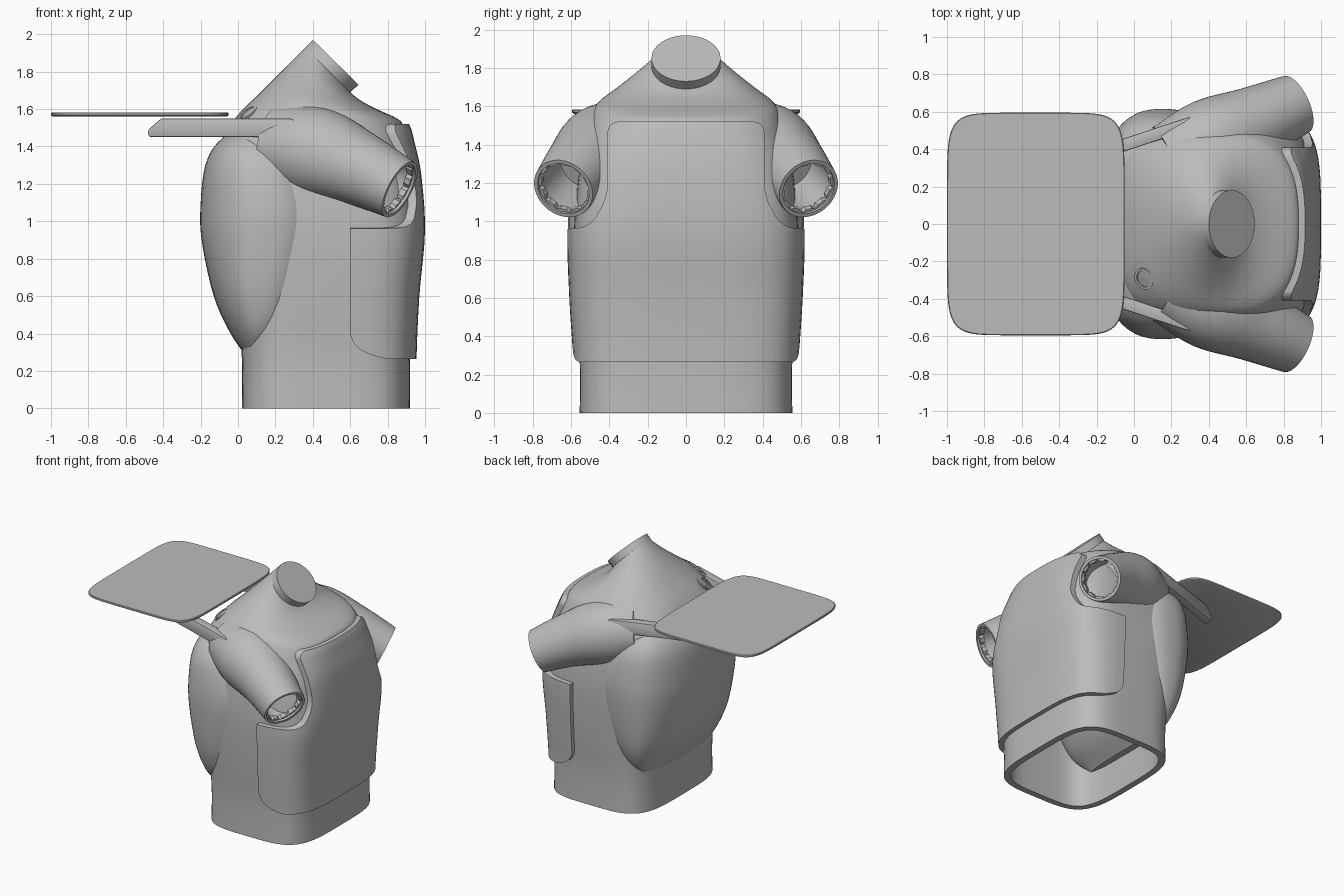
import bpy, bmesh, math
from mathutils import Vector

if "Cube" in bpy.data.objects:
    bpy.data.objects.remove(bpy.data.objects["Cube"], do_unlink=True)

grey = bpy.data.materials.new("plain grey")
grey.use_nodes = True
colour = (0.5, 0.5, 0.5, 1)
grey.diffuse_color = colour
grey.node_tree.nodes["Principled BSDF"].inputs["Base Color"].default_value = colour


def finish(name, bm, smooth=True, angle=35):
    bmesh.ops.recalc_face_normals(bm, faces=bm.faces)
    mesh = bpy.data.meshes.new(name)
    bm.to_mesh(mesh)
    bm.free()
    ob = bpy.data.objects.new(name, mesh)
    bpy.context.collection.objects.link(ob)
    mesh.materials.append(grey)
    if smooth:
        shade(ob, angle)
    return ob


def shade(ob, angle=35):
    bpy.ops.object.select_all(action="DESELECT")
    bpy.context.view_layer.objects.active = ob
    ob.select_set(True)
    bpy.ops.object.shade_smooth_by_angle(angle=math.radians(angle))


def modify(ob, kind, **settings):
    mod = ob.modifiers.new(kind.title(), kind)
    for key, value in settings.items():
        setattr(mod, key, value)
    bpy.ops.object.select_all(action="DESELECT")
    bpy.context.view_layer.objects.active = ob
    ob.select_set(True)
    bpy.ops.object.modifier_apply(modifier=mod.name)


def spline(rows, steps=5):
    # Catmull-Rom interpolation of rows of parameters
    out = []
    for i in range(len(rows) - 1):
        a, b = rows[max(i - 1, 0)], rows[i]
        c, d = rows[i + 1], rows[min(i + 2, len(rows) - 1)]
        for k in range(steps):
            t = k / steps
            out.append([q + t / 2 * (r - p + t * (2*p - 5*q + 4*r - s + t * (3*q - p - 3*r + s)))
                        for p, q, r, s in zip(a, b, c, d)])
    return out + [list(rows[-1])]


def oval(centre, u, v, n=2, count=64):
    # superellipse ring spanned by the half axes u and v
    pts = []
    for i in range(count):
        t = math.tau * (i + 0.5) / count
        c, s = math.cos(t), math.sin(t)
        pts.append(centre + u * math.copysign(abs(c) ** (2 / n), c)
                   + v * math.copysign(abs(s) ** (2 / n), s))
    return pts


def loft(rings, cap_start=True, cap_end=True):
    bm = bmesh.new()
    loops = [[bm.verts.new(p) for p in ring] for ring in rings]
    for a, b in zip(loops, loops[1:]):
        for i in range(len(a)):
            j = (i + 1) % len(a)
            bm.faces.new((a[i], a[j], b[j], b[i]))
    if cap_start:
        bm.faces.new(loops[0])
    if cap_end:
        bm.faces.new(loops[-1])
    return bm


def section(bx, bz, fx, fz, hy, n, grow=0):
    # ring through a back point and a front point
    back, front = Vector((bx - grow, 0, bz)), Vector((fx + grow, 0, fz))
    return oval((back + front) / 2, (front - back) / 2, Vector((0, hy + grow, 0)), n)


def prism(name, points, axis, radius):
    # extruded outline with rounded corners, used as a cutter
    bm = bmesh.new()
    place = (lambda p, d: (p[0], d, p[1])) if axis == "y" else (lambda p, d: (d, p[0], p[1]))
    low, high = [[bm.verts.new(place(p, d)) for p in points] for d in (-1.5, 1.5)]
    bm.faces.new(low)
    bm.faces.new(high)
    sides = []
    for i in range(len(points)):
        j = (i + 1) % len(points)
        bm.faces.new((low[i], low[j], high[j], high[i]))
        sides.append(bm.edges.get((low[i], high[i])))
    bmesh.ops.bevel(bm, geom=sides, offset=radius, segments=5, profile=0.5, affect="EDGES")
    ob = finish(name, bm, False)
    ob.hide_render = True
    return ob


# Torso shell, open at the bottom
torso_rows = [(.02, 0, .92, 0, .555, 4), (.02, .27, .92, .27, .555, 4),
              (0, .6, .935, .6, .575, 4), (-.04, .95, .965, .95, .585, 4),
              (-.09, 1.25, .945, 1.25, .56, 3.6), (-.09, 1.43, .91, 1.42, .53, 3.1),
              (0, 1.57, .885, 1.51, .5, 2.7), (.1, 1.67, .85, 1.55, .46, 2.4),
              (.19, 1.76, .73, 1.605, .36, 2.2), (.28, 1.85, .65, 1.65, .265, 2),
              (.36, 1.93, .6, 1.69, .175, 2)]
rows = spline(torso_rows)
torso = finish("torso", loft([section(*r) for r in rows], False, True))
modify(torso, "SOLIDIFY", thickness=.05, offset=-1)
shade(torso)

# Neck disc
disc = [section(*r) for r in ((.36, 1.93, .6, 1.69, .18, 2), (.4, 1.97, .645, 1.73, .18, 2))]
finish("neck_disc", loft(disc))

# Raised chest plate trimmed from a larger shell
chest = finish("chest_plate", loft([section(*r, grow=.035) for r in rows[3:36]], False, False))
modify(chest, "SOLIDIFY", thickness=.055, offset=-1)
half = [(.41, 1.52), (.41, 1.13), (.5, .97), (.75, .95), (.75, .265)]
front_outline = half + [(-y, z) for y, z in reversed(half)]
side_outline = [(.6, .34), (.75, .265), (1.3, .25), (1.3, 1.7), (.6, 1.7)]
for cutter in (prism("chest_cutter_front", front_outline, "x", .06),
               prism("chest_cutter_side", side_outline, "y", .07)):
    modify(chest, "BOOLEAN", operation="INTERSECT", object=cutter, solver="EXACT")
    bpy.data.objects.remove(cutter, do_unlink=True)
shade(chest)

# Rounded back bulge
bulge_rows = [(.05, .27, .12, .38), (-.04, .4, .28, .51), (-.13, .6, .4, .58),
              (-.195, .9, .5, .612), (-.2, 1.1, .5, .61), (-.175, 1.3, .42, .57),
              (-.11, 1.42, .3, .48), (0, 1.49, .2, .36)]
finish("back_bulge", loft([section(b, z, f, z, y, 2.5) for b, z, f, y in spline(bulge_rows)]))

# Short hollow arms with toothed sockets
for side, label in ((1, "left"), (-1, "right")):
    path = spline([(.2, .32, 1.4, .22), (.42, .43, 1.365, .245),
                   (.65, .54, 1.28, .2), (.865, .64, 1.17, .165)], 6)
    centres = [Vector((x, y * side, z)) for x, y, z, r in path]
    rings = []
    for i, row in enumerate(path):
        ahead = centres[min(i + 1, len(path) - 1)] - centres[max(i - 1, 0)]
        axis = ahead.normalized()
        u = axis.cross(Vector((0, 0, 1))).normalized()
        v = u.cross(axis)
        rings.append(oval(centres[i], u * row[3], v * row[3], count=48))
    end = centres[-1]
    for depth, r in ((0, .145), (.3, .14)):
        rings.append(oval(end - axis * depth, u * r, v * r, count=48))
    finish(label + "_arm", loft(rings))
    teeth = []
    for depth in (.015, .05):
        ring = []
        for i in range(48):
            t = math.tau * i / 48
            r = .147 if i % 4 == 0 else .13
            ring.append(end - axis * depth + (u * math.cos(t) + v * math.sin(t)) * r)
        teeth.append(ring)
    outer = [oval(end - axis * d, u * .155, v * .155, count=48) for d in (.05, .015)]
    for ring in outer:
        ring.insert(0, ring.pop())
    finish(label + "_socket_teeth", loft([outer[1]] + teeth + [outer[0]], False, False), False)

    # Bar carrying the tray
    outline = [(-.48, 1.46), (-.47, 1.45)]
    outline += [(.27 + .05 * math.cos(a), 1.5 + .05 * math.sin(a))
                for a in (math.pi * (k / 10 - .5) for k in range(11))]
    outline += [(-.41, 1.55), (-.48, 1.49)]
    bar = [[Vector((x, side * (.44 + x * .33 + w), z)) for x, z in outline]
           for w in (-.035, .035)]
    bar_object = finish(label + "_tray_bar", loft(bar), False)
    modify(bar_object, "BEVEL", width=.01, segments=2)
    shade(bar_object)

# Tray with softly rounded corners and a chamfered underside
tray = [oval(Vector((-.525, 0, z)), Vector((.475 - inset, 0, 0)), Vector((0, .595 - inset, 0)), 7, 96)
        for z, inset in ((1.56, .012), (1.567, 0), (1.578, 0), (1.582, .004))]
finish("tray", loft(tray))

# Small round port on the right shoulder
normal = Vector((-.55, -.3, .75)).normalized()
u = normal.cross(Vector((0, 1, 0))).normalized()
v = normal.cross(u)
port = [oval(Vector((.06, -.29, 1.57)) + normal * d, u * r, v * r, count=32)
        for d, r in ((-.06, .06), (.015, .06), (.015, .045), (-.005, .045))]
finish("shoulder_port", loft(port))
